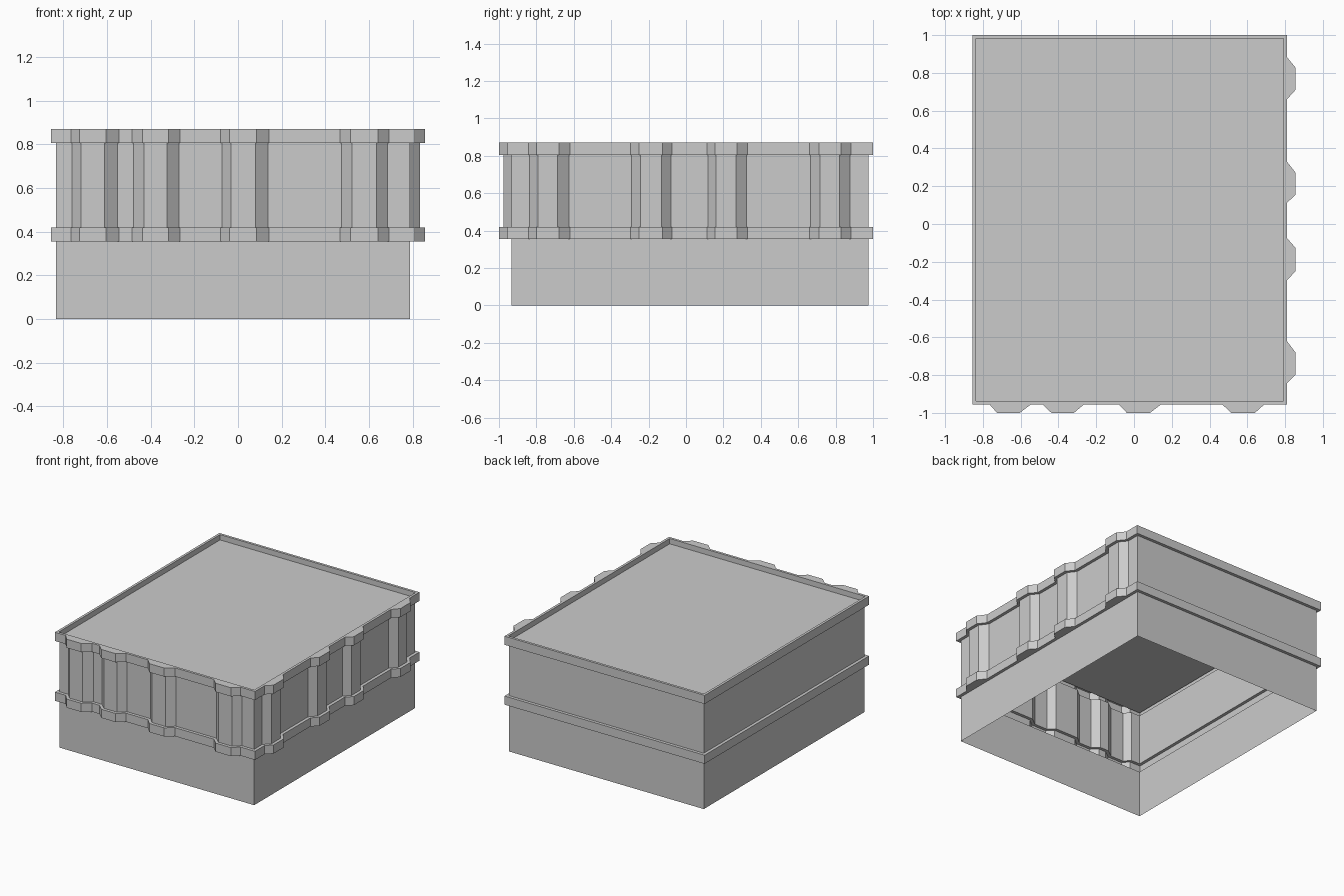
import bpy, bmesh

if "Cube" in bpy.data.objects:
    bpy.data.objects.remove(bpy.data.objects["Cube"])

grey = bpy.data.materials.new("light_grey")
grey.diffuse_color = (0.6, 0.6, 0.6, 1)
grey.use_nodes = True
grey.node_tree.nodes["Principled BSDF"].inputs["Base Color"].default_value = grey.diffuse_color

# Rectangular footprint of the plain walls
X0, X1, Y0, Y1 = -0.832, 0.787, -0.932, 0.977
LEDGE, BAY = 0.023, 0.045

# Bays on the band: start, flat start, flat end, end
FRONT = [(-0.765, -0.725, -0.605, -0.545), (-0.485, -0.437, -0.318, -0.265),
         (-0.08, -0.038, 0.085, 0.143), (0.467, 0.515, 0.64, 0.69)]
RIGHT = [(-0.842, -0.798, -0.68, -0.62), (-0.298, -0.25, -0.126, -0.075),
         (0.112, 0.155, 0.272, 0.33), (0.66, 0.71, 0.828, 0.883)]


def outline(off, depth):
    """Footprint grown by off, with bays of the given depth."""
    shrink = 0.006 if off == 0 else 0
    pts = [(X0 - off, Y0 - off)]
    for bay in FRONT:
        for i, x in enumerate(bay):
            x += shrink if i < 2 else -shrink
            pts.append((x, Y0 - off - (depth if i in (1, 2) else 0)))
    pts.append((X1 + off, Y0 - off))
    for bay in RIGHT:
        for i, y in enumerate(bay):
            y += shrink if i < 2 else -shrink
            pts.append((X1 + off + (depth if i in (1, 2) else 0), y))
    pts += [(X1 + off, Y1 + off), (X0 - off, Y1 + off)]
    return pts


def loft(name, rings, cap=False):
    """Skin a stack of outlines given as (offset, bay depth, height)."""
    bm = bmesh.new()
    loops = [[bm.verts.new((x, y, z)) for x, y in outline(o, d)] for o, d, z in rings]
    for a, b in zip(loops, loops[1:]):
        for i in range(len(a)):
            j = (i + 1) % len(a)
            bm.faces.new((a[i], a[j], b[j], b[i]))
    if cap:
        bm.faces.new(loops[-1])
    bmesh.ops.dissolve_limit(bm, angle_limit=0.001, verts=bm.verts, edges=bm.edges)
    bmesh.ops.triangulate(bm, faces=[f for f in bm.faces if len(f.verts) > 4])
    me = bpy.data.meshes.new(name)
    bm.to_mesh(me)
    bm.free()
    me.materials.append(grey)
    bpy.context.collection.objects.link(bpy.data.objects.new(name, me))


# Plain ground storey, open underneath
loft("base_wall", [(0, 0, 0), (0, 0, 0.355)])
# Lower band with its underside and top ledge
loft("lower_band", [(0, 0, 0.355), (LEDGE, BAY, 0.355), (LEDGE, BAY, 0.42), (0, BAY, 0.42)])
# Upper storey with bays on the front and right
loft("bay_wall", [(0, BAY, 0.42), (0, BAY, 0.805)])
# Upper band and parapet rim
loft("upper_band", [(0, BAY, 0.805), (LEDGE, BAY, 0.805), (LEDGE, BAY, 0.87), (0.004, 0, 0.87)])
# Recessed roof
loft("roof", [(0.004, 0, 0.87), (0.004, 0, 0.83)], cap=True)
